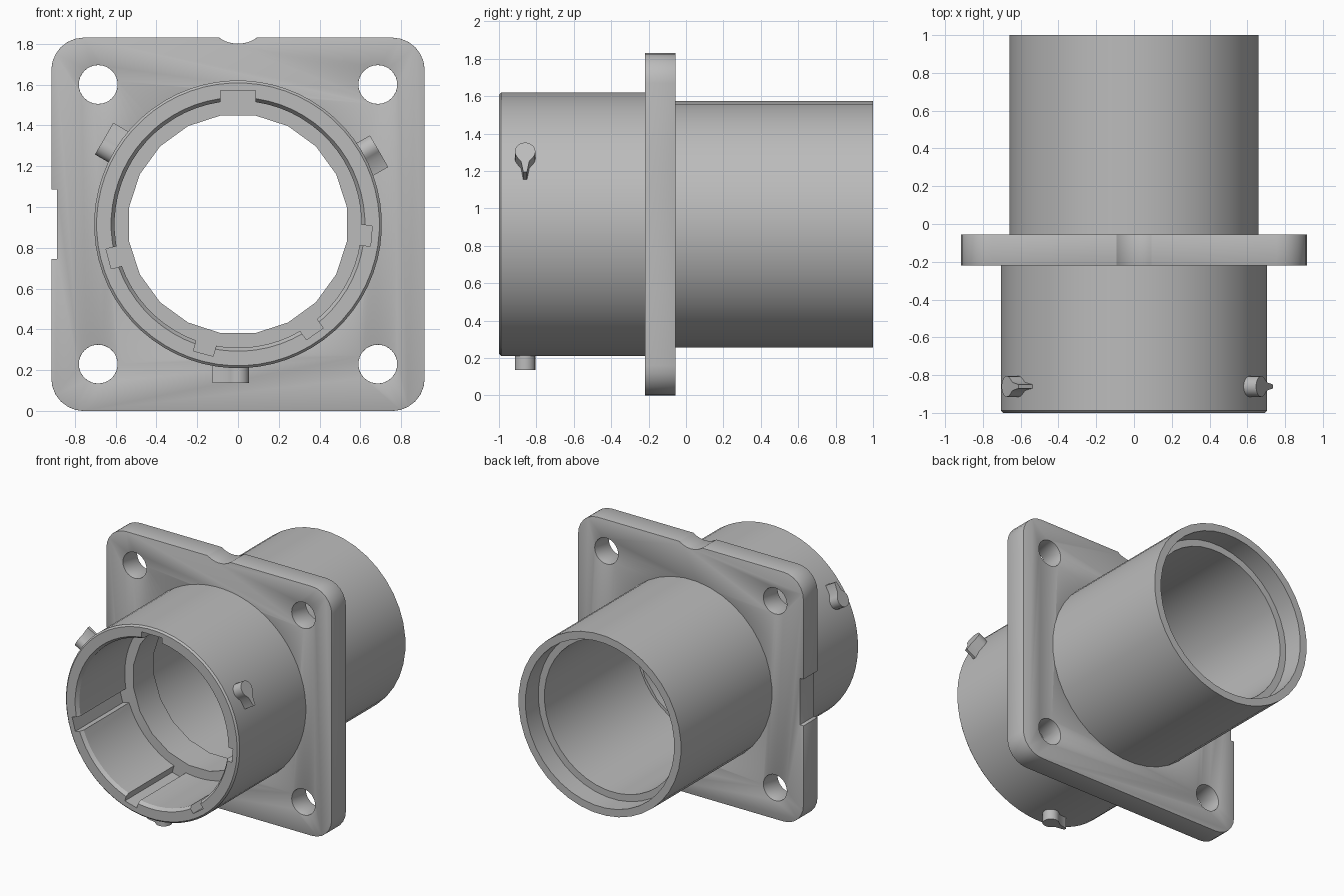
import bpy
import bmesh
from math import cos, sin, pi, radians
from mathutils import Matrix, Vector

if "Cube" in bpy.data.objects:
    bpy.data.objects.remove(bpy.data.objects["Cube"])

AXIS = Vector((0, 0, 0.915))   # barrel centre line runs along y at this height
HALF = 0.915                   # half width of the square flange

metal = bpy.data.materials.new("grey_metal")
metal.use_nodes = True
GREY = (0.5, 0.5, 0.5, 1)
metal.diffuse_color = GREY
metal.node_tree.nodes["Principled BSDF"].inputs["Base Color"].default_value = GREY


def make_object(name, bm):
    """Turn a bmesh built around the barrel axis into a placed object."""
    bmesh.ops.recalc_face_normals(bm, faces=bm.faces)
    bm.transform(Matrix.Translation(AXIS))
    mesh = bpy.data.meshes.new(name)
    bm.to_mesh(mesh)
    bm.free()
    mesh.materials.append(metal)
    obj = bpy.data.objects.new(name, mesh)
    bpy.context.collection.objects.link(obj)
    return obj


def select_only(obj):
    bpy.ops.object.select_all(action='DESELECT')
    obj.select_set(True)
    bpy.context.view_layer.objects.active = obj


def smooth(obj):
    select_only(obj)
    bpy.ops.object.shade_smooth_by_angle(angle=radians(30))


def lathe(name, profile, sides):
    """Revolve a closed (radius, y) profile around the barrel axis."""
    bm = bmesh.new()
    rings = []
    for i in range(sides):
        a = 2 * pi * (i + 0.5) / sides + pi / 2
        rings.append([bm.verts.new((r * cos(a), y, r * sin(a))) for r, y in profile])
    n = len(profile)
    for i in range(sides):
        a, b = rings[i], rings[(i + 1) % sides]
        for j in range(n):
            k = (j + 1) % n
            bm.faces.new((a[j], a[k], b[k], b[j]))
    return make_object(name, bm)


def box_mesh(x0, x1, y0, y1, z0, z1):
    bm = bmesh.new()
    bmesh.ops.create_cube(bm, size=1)
    bm.transform(Matrix.Translation(((x0 + x1) / 2, (y0 + y1) / 2, (z0 + z1) / 2))
                 @ Matrix.Diagonal((x1 - x0, y1 - y0, z1 - z0, 1)))
    return bm


def rod_cutter(x, z, radius, sides):
    bm = bmesh.new()
    bmesh.ops.create_cone(bm, cap_ends=True, segments=sides,
                          radius1=radius, radius2=radius, depth=1)
    bm.transform(Matrix.Translation((x, 0, z)) @ Matrix.Rotation(pi / 2, 4, 'X'))
    return make_object("cutter", bm)


def cut(obj, cutters):
    select_only(obj)
    for cutter in cutters:
        cutter.hide_render = True
        mod = obj.modifiers.new("cut", 'BOOLEAN')
        mod.operation = 'DIFFERENCE'
        mod.solver = 'EXACT'
        mod.object = cutter
        bpy.ops.object.modifier_apply(modifier=mod.name)
        bpy.data.objects.remove(cutter)


# Square mounting flange with rounded corners
bm = box_mesh(-HALF, HALF, -0.22, -0.055, -HALF, HALF)
corners = [e for e in bm.edges
           if abs((e.verts[0].co - e.verts[1].co).normalized().y) > 0.9]
bmesh.ops.bevel(bm, geom=corners, offset=0.16, segments=6, profile=0.5,
                affect='EDGES')
flange = make_object("mounting_flange", bm)

# Screw holes, barrel opening, top dimple and side notch
cutters = [rod_cutter(sx * 0.685, sz * 0.685, 0.095, 32)
           for sx in (-1, 1) for sz in (-1, 1)]
cutters.append(rod_cutter(0, 0, 0.64, 64))
cutters.append(rod_cutter(0, HALF + 0.13, 0.16, 48))
cutters.append(make_object("cutter", box_mesh(-1, -0.887, -0.5, 0.5, -0.17, 0.17)))
cut(flange, cutters)

# Softened flange edges
mod = flange.modifiers.new("soft_edges", 'BEVEL')
mod.width = 0.007
mod.segments = 2
mod.limit_method = 'ANGLE'
mod.angle_limit = radians(45)
select_only(flange)
bpy.ops.object.modifier_apply(modifier=mod.name)
smooth(flange)

# Front barrel with keyway slots cut into its bore
front = lathe("front_barrel", [
    (0.705, -0.988), (0.705, -0.15), (0.605, -0.15), (0.605, -0.975),
    (0.622, -1), (0.693, -1)], 64)
slots = []
for angle, width in ((90, 0.17), (-5, 0.1), (-55, 0.1), (-105, 0.1), (195, 0.1)):
    bm = box_mesh(0.5, 0.656, -1.1, -0.45, -width / 2, width / 2)
    bm.transform(Matrix.Rotation(-radians(angle), 4, 'Y'))
    slots.append(make_object("cutter", bm))
cut(front, slots)
smooth(front)

# Narrow inner lip where the two barrels meet
smooth(lathe("inner_lip", [
    (0.54, -0.45), (0.66, -0.45), (0.66, -0.21), (0.54, -0.21)], 20))

# Rear barrel with a shallow counterbore
smooth(lathe("rear_barrel", [
    (0.66, -0.215), (0.66, 1), (0.605, 1), (0.605, 0.85),
    (0.555, 0.85), (0.555, -0.215)], 40))

# Teardrop bayonet lugs around the front barrel
LUG_R = 0.055
outline = [(LUG_R * cos(radians(a)), LUG_R * sin(radians(a)))
           for a in range(50, 311, 20)]
outline += [(0.06, -0.022), (0.125, -0.01), (0.125, 0.01), (0.06, 0.022)]
for name, angle in (("left", 30), ("right", 150), ("bottom", 270)):
    out = Vector((cos(radians(angle)), 0, sin(radians(angle))))
    along = Vector((out.z, 0, -out.x))
    bm = bmesh.new()
    base = [bm.verts.new(out * 0.66 + along * t + Vector((0, u - 0.86, 0)))
            for t, u in outline]
    face = bm.faces.new(base)
    top = bmesh.ops.extrude_face_region(bm, geom=[face])
    bmesh.ops.translate(bm, vec=out * 0.118, verts=[
        v for v in top["geom"] if isinstance(v, bmesh.types.BMVert)])
    smooth(make_object(name + "_bayonet_lug", bm))
